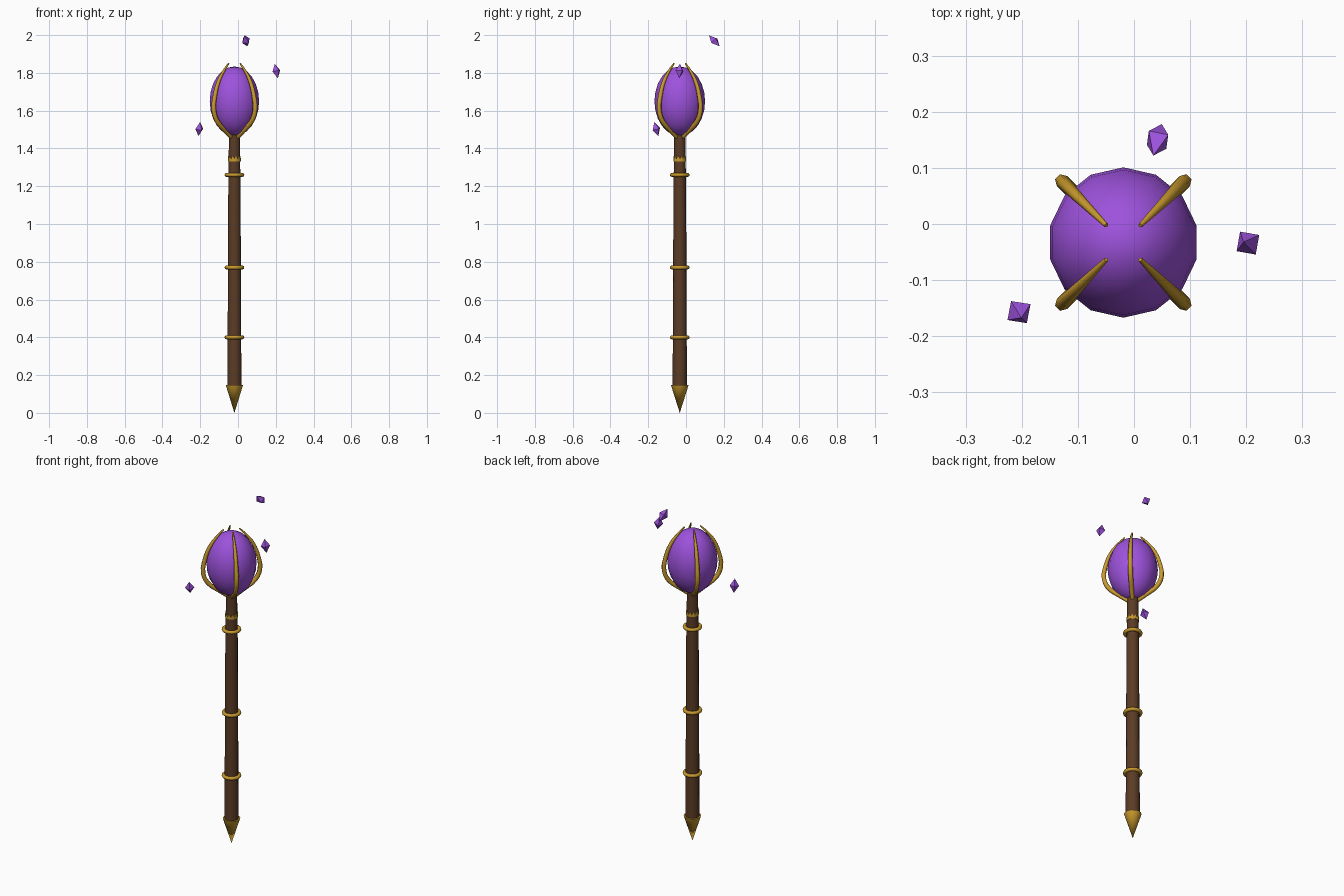
import bpy, bmesh, math
from mathutils import Vector

if "Cube" in bpy.data.objects:
    bpy.data.objects.remove(bpy.data.objects["Cube"])

CX, CY = -0.019, -0.033  # staff axis


def material(name, rgb):
    m = bpy.data.materials.new(name)
    m.diffuse_color = (*rgb, 1)
    m.use_nodes = True
    m.node_tree.nodes["Principled BSDF"].inputs["Base Color"].default_value = m.diffuse_color
    return m


PURPLE = material("purple_crystal", (0.34, 0.085, 0.72))
GOLD = material("gold", (0.58, 0.32, 0.027))
WOOD = material("dark_wood", (0.105, 0.045, 0.019))


def finish(name, mat, smooth=True, angle=40):
    ob = bpy.context.object
    ob.name = name
    ob.data.materials.append(mat)
    if smooth:
        bpy.ops.object.shade_smooth_by_angle(angle=math.radians(angle))
    return ob


def cone(name, mat, r1, r2, z1, z2, sides=14):
    bpy.ops.mesh.primitive_cone_add(vertices=sides, radius1=r1, radius2=r2, depth=z2 - z1,
                                    location=(CX, CY, (z1 + z2) / 2))
    return finish(name, mat)


# Wooden shaft in two tapering lengths, with a pointed metal foot
cone("shaft", WOOD, 0.038, 0.033, 0.12, 1.26)
cone("shaft_neck", WOOD, 0.032, 0.030, 1.26, 1.47)
cone("foot_spike", GOLD, 0.0, 0.047, 0.0, 0.148)

# Binding rings
for i, z in enumerate((0.40, 0.77, 1.26)):
    bpy.ops.mesh.primitive_torus_add(major_segments=20, minor_segments=8, major_radius=0.042,
                                     minor_radius=0.0105, location=(CX, CY, z))
    finish(f"ring_{i + 1}", GOLD, angle=60)

# Toothed collar around the neck
bm = bmesh.new()
n = 24
low, high = [], []
for i in range(n):
    a = math.tau * i / n
    x, y = CX + 0.034 * math.cos(a), CY + 0.034 * math.sin(a)
    low.append(bm.verts.new((x, y, 1.332)))
    high.append(bm.verts.new((x, y, 1.360 if i % 2 else 1.343)))
for i in range(n):
    j = (i + 1) % n
    bm.faces.new((low[i], low[j], high[j], high[i]))
me = bpy.data.meshes.new("toothed_collar")
bm.to_mesh(me)
bm.free()
me.materials.append(GOLD)
collar = bpy.data.objects.new("toothed_collar", me)
bpy.context.collection.objects.link(collar)
mod = collar.modifiers.new("thickness", 'SOLIDIFY')
mod.thickness = 0.005

# Egg-shaped orb
bpy.ops.mesh.primitive_uv_sphere_add(segments=14, ring_count=12, radius=1, location=(CX, CY, 1.65))
bpy.context.object.scale = (0.134, 0.134, 0.184)
finish("orb", PURPLE, angle=60)

# Four curved claws on the diagonals: (radius from axis, height, thickness)
PATH = [(0.012, 1.452, 0.011), (0.070, 1.495, 0.012), (0.130, 1.545, 0.013),
        (0.154, 1.605, 0.013), (0.145, 1.680, 0.012), (0.118, 1.755, 0.010),
        (0.080, 1.810, 0.007), (0.043, 1.850, 0.004)]
for k in range(4):
    a = math.radians(45 + 90 * k)
    cu = bpy.data.curves.new(f"claw_{k + 1}", 'CURVE')
    cu.dimensions = '3D'
    cu.bevel_depth = 1.0
    cu.bevel_resolution = 1
    cu.use_fill_caps = True
    cu.resolution_u = 3
    sp = cu.splines.new('BEZIER')
    sp.bezier_points.add(len(PATH) - 1)
    for p, (r, z, t) in zip(sp.bezier_points, PATH):
        p.co = (CX + r * math.cos(a), CY + r * math.sin(a), z)
        p.radius = t
        p.handle_left_type = p.handle_right_type = 'AUTO'
    cu.materials.append(GOLD)
    bpy.context.collection.objects.link(bpy.data.objects.new(f"claw_{k + 1}", cu))

# Floating shards: centre, long axis, half length
SHARDS = [((0.042, 0.150, 1.970), (-0.015, -0.056, 0.058), 0.041),
          ((0.203, -0.034, 1.810), (-0.016, 0.004, 0.078), 0.039),
          ((-0.205, -0.157, 1.503), (0.008, -0.020, 0.074), 0.039)]
for i, (c, axis, half) in enumerate(SHARDS):
    bm = bmesh.new()
    ends = [bm.verts.new((0, 0, s * half)) for s in (1, -1)]
    belt = [bm.verts.new((0.025 * math.cos(t), 0.025 * math.sin(t), 0))
            for t in (math.radians(35 + 90 * q) for q in range(4))]
    for q in range(4):
        bm.faces.new((belt[q], belt[(q + 1) % 4], ends[0]))
        bm.faces.new((belt[(q + 1) % 4], belt[q], ends[1]))
    me = bpy.data.meshes.new(f"shard_{i + 1}")
    bm.to_mesh(me)
    bm.free()
    me.materials.append(PURPLE)
    ob = bpy.data.objects.new(f"shard_{i + 1}", me)
    ob.location = c
    ob.rotation_euler = Vector((0, 0, 1)).rotation_difference(Vector(axis)).to_euler()
    bpy.context.collection.objects.link(ob)
